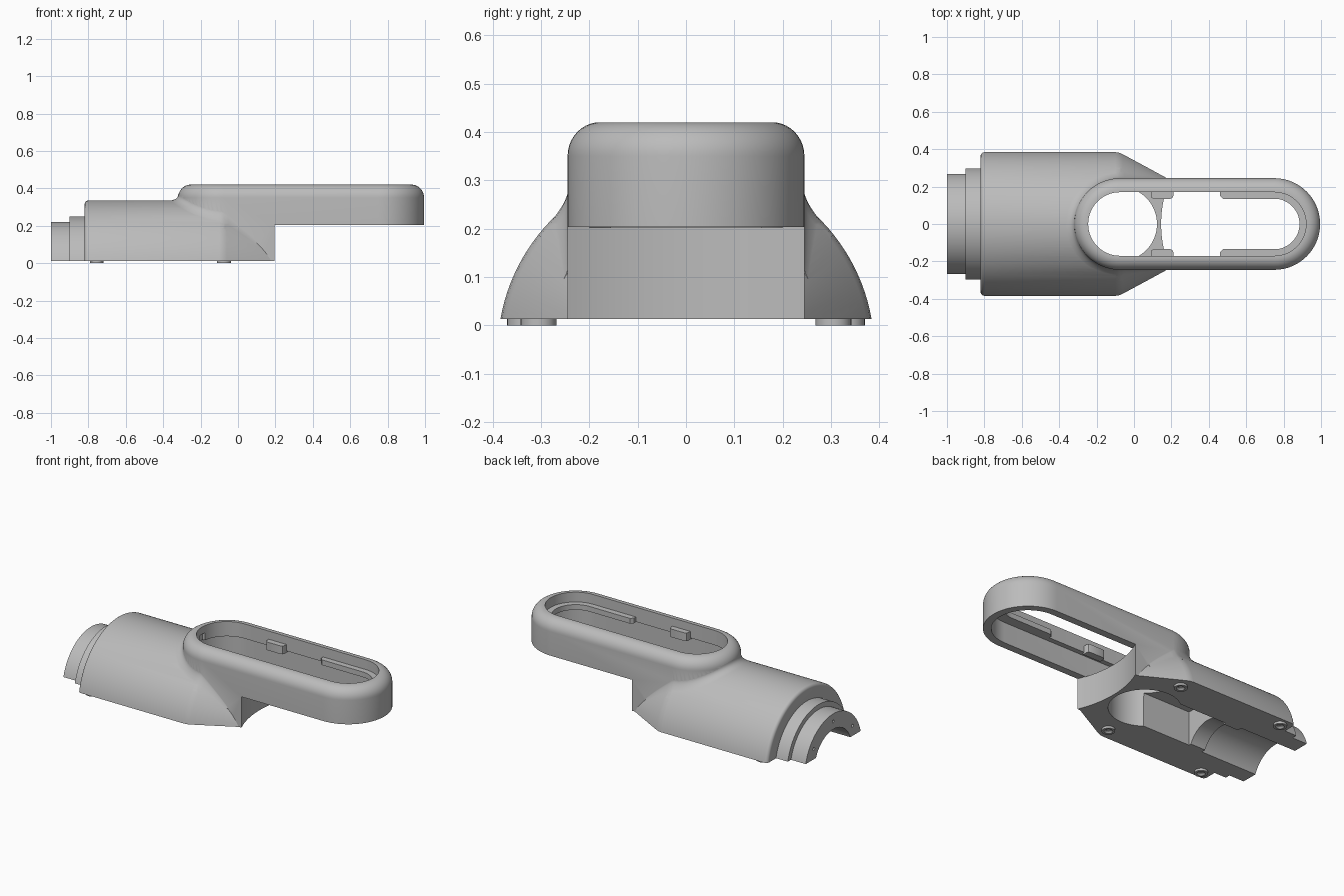
import bpy, bmesh, math
from mathutils import Vector, Matrix

if "Cube" in bpy.data.objects:
    bpy.data.objects.remove(bpy.data.objects["Cube"], do_unlink=True)

grey = bpy.data.materials.new("plain grey")
grey.use_nodes = True
grey.diffuse_color = (0.5, 0.5, 0.5, 1)
grey.node_tree.nodes["Principled BSDF"].inputs["Base Color"].default_value = (0.5, 0.5, 0.5, 1)

BASE = 0.013          # height of the split plane
AXIS = -0.055         # height of the barrel axis
XB, XF = -0.075, 0.75  # centres of the rounded head ends


def finish(name, bm):
    bmesh.ops.recalc_face_normals(bm, faces=bm.faces)
    mesh = bpy.data.meshes.new(name)
    bm.to_mesh(mesh)
    bm.free()
    mesh.materials.append(grey)
    ob = bpy.data.objects.new(name, mesh)
    bpy.context.collection.objects.link(ob)
    return ob


def loft(name, rings, closed=False):
    """Skin a list of equal closed rings, capped unless closed end to end."""
    bm = bmesh.new()
    rows = [[bm.verts.new(p) for p in ring] for ring in rings]
    n = len(rows[0])
    for a, b in zip(rows, rows[1:]):
        for i in range(n):
            j = (i + 1) % n
            bm.faces.new((a[i], a[j], b[j], b[i]))
    if not closed:
        bm.faces.new(rows[0])
        bm.faces.new(rows[-1])
    return finish(name, bm)


def prism(name, outline, z0, z1):
    return loft(name, [[(x, y, z) for x, y in outline] for z in (z0, z1)])


def box(name, x0, x1, y0, y1, z0, z1):
    return prism(name, [(x0, y0), (x1, y0), (x1, y1), (x0, y1)], z0, z1)


def arc(cx, r, a0, a1, n=32):
    angles = [math.radians(a0 + (a1 - a0) * i / n) for i in range(n + 1)]
    return [(cx + r * math.cos(a), r * math.sin(a)) for a in angles]


def stadium(r):
    return arc(XF, r, -90, 90) + arc(XB, r, 90, 270)


def revolve(name, profile, segs=128):
    """Spin (x, radius) points around the barrel axis."""
    turns = [2 * math.pi * (i + 0.5) / segs for i in range(segs)]
    return loft(name, [[(x, r * math.cos(a), AXIS + r * math.sin(a)) for a in turns]
                       for x, r in profile])


def boolean(target, tool, operation):
    bpy.ops.object.select_all(action='DESELECT')
    bpy.context.view_layer.objects.active = target
    target.select_set(True)
    mod = target.modifiers.new(operation, 'BOOLEAN')
    mod.operation, mod.solver, mod.object = operation, 'EXACT', tool
    bpy.ops.object.modifier_apply(modifier=mod.name)
    bpy.data.objects.remove(tool, do_unlink=True)


def smooth(ob):
    bpy.ops.object.select_all(action='DESELECT')
    bpy.context.view_layer.objects.active = ob
    ob.select_set(True)
    bpy.ops.object.shade_smooth_by_angle(angle=math.radians(32))


def barrel_radius(x):
    return 0.39 if x < -0.08 else 0.39 - 0.53 * (x + 0.08)


def barrel_height(x, y):
    return AXIS + math.sqrt(max(barrel_radius(x) ** 2 - y * y, 0))


# Barrel with stepped neck, rounded shoulder and conical nose
shoulder = [(-0.82 + 0.02 * (1 - math.cos(a)), 0.37 + 0.02 * math.sin(a))
            for a in [math.pi / 2 * i / 6 for i in range(7)]]
housing = revolve("housing", [(-1, 0.275), (-0.9, 0.275), (-0.9, 0.305), (-0.82, 0.305)]
                  + shoulder + [(-0.1, 0.39), (-0.08, 0.387), (-0.06, 0.379),
                                (0.25, barrel_radius(0.25))])

# Long head with a rounded top edge
rings = [[(x, y, -0.1) for x, y in stadium(0.245)]]
for i in range(11):
    a = math.pi / 2 * i / 10
    rings.append([(x, y, 0.35 + 0.07 * math.sin(a))
                  for x, y in stadium(0.178 + 0.067 * math.cos(a))])
boolean(housing, loft("head", rings), 'UNION')

# Soft fillet where the head rises from the barrel
path = [(0.1 - 0.025 * i, 0.244, 0, 1) for i in range(7)]
path += [(x, y, (x - XB) / 0.244, y / 0.244) for x, y in arc(XB, 0.244, 90, 270, 48)]
path += [(x, -y, nx, -ny) for x, y, nx, ny in reversed(path[:7])]
rings = []
for x, y, nx, ny in path:
    size = min(1, max(0.1, (0.17 - x) / 0.25))
    out, rise = 0.06 * size, 0.035 * size
    foot = barrel_height(x, y)
    ex, ey = x + nx * out, y + ny * out
    top = Vector((x, y, foot + rise))
    mid = Vector((x, y, foot))
    end = Vector((ex, ey, barrel_height(ex, ey) - 0.001))
    ring = [top * (1 - t) ** 2 + mid * 2 * t * (1 - t) + end * t * t
            for t in [k / 8 for k in range(9)]]
    rings.append(ring + [Vector((x - nx * 0.015, y - ny * 0.015, foot - 0.05))])
boolean(housing, loft("fillet", rings), 'UNION')

# Underside of the head, with a concave front wall below it
hollow = [(0.77 - math.sqrt(0.625 ** 2 - y * y), y)
          for y in [-0.42 + 0.84 * i / 40 for i in range(41)]]
boolean(housing, prism("undercut", hollow + [(1.3, 0.42), (1.3, -0.42)], -0.3, 0.203), 'DIFFERENCE')
boolean(housing, box("split_plane", -1.5, 1.5, -1, 1, -1, BASE), 'DIFFERENCE')

# Stadium opening through the head, wider under the rim
opening = loft("opening", [[(x, y, z) for x, y in stadium(r)]
                           for r, z in ((0.2, 0.202), (0.2, 0.33), (0.17, 0.33), (0.17, 0.6))])
boolean(housing, opening, 'DIFFERENCE')
boolean(housing, prism("well", arc(XB, 0.198, 0, 354.375, 63), -0.1, 0.3), 'DIFFERENCE')
boolean(housing, box("rim_notch", -0.258, -0.2, -0.025, 0.025, 0.32, 0.375), 'DIFFERENCE')

# Inner pocket and stepped neck bore
boolean(housing, box("pocket", -0.52, -0.1, -0.155, 0.155, -0.1, 0.22), 'DIFFERENCE')
boolean(housing, revolve("bore", [(-1.1, 0.18), (-0.62, 0.18), (-0.62, 0.155), (-0.5, 0.155)]),
        'DIFFERENCE')

# Small holes in the neck end face
for angle in (35, 90, 145):
    a = math.radians(angle)
    bm = bmesh.new()
    bmesh.ops.create_cone(bm, cap_ends=True, segments=16, radius1=0.009, radius2=0.009, depth=0.08,
                          matrix=Matrix.Translation((-1, 0.228 * math.cos(a), AXIS + 0.228 * math.sin(a)))
                          @ Matrix.Rotation(math.pi / 2, 4, 'Y'))
    boolean(housing, finish("end_hole", bm), 'DIFFERENCE')
smooth(housing)

# U-shaped ledge around the front of the opening
u_shape = ([(0.46, -0.18)] + arc(XF, 0.18, -90, 90) + [(0.46, 0.18), (0.46, 0.15), (0.475, 0.135)]
           + arc(XF, 0.135, 90, -90) + [(0.475, -0.135), (0.46, -0.15)])
smooth(prism("inner_ledge", u_shape, 0.328, 0.36))

for side, label in ((1, "left"), (-1, "right")):
    # Retaining clip with rounded corners
    clip = [(0.09, 0.18), (0.09, 0.15), (0.095, 0.139), (0.106, 0.135),
            (0.194, 0.135), (0.205, 0.139), (0.21, 0.15), (0.21, 0.18)]
    smooth(prism(label + "_clip", [(x, y * side) for x, y in clip], 0.32, 0.37))
    # Ring-shaped screw bosses under the flanges
    for x, y, place in ((-0.755, 0.333, "rear"), (-0.075, 0.305, "front")):
        turns = [2 * math.pi * i / 32 for i in range(32)]
        rings = [[(x + r * math.cos(a), side * y + r * math.sin(a), z) for a in turns]
                 for r, z in ((0.037, BASE + 0.002), (0.037, 0), (0.024, 0),
                              (0.014, 0.009), (0.014, BASE + 0.002))]
        smooth(loft(label + "_" + place + "_boss", rings + rings[:1], closed=True))
